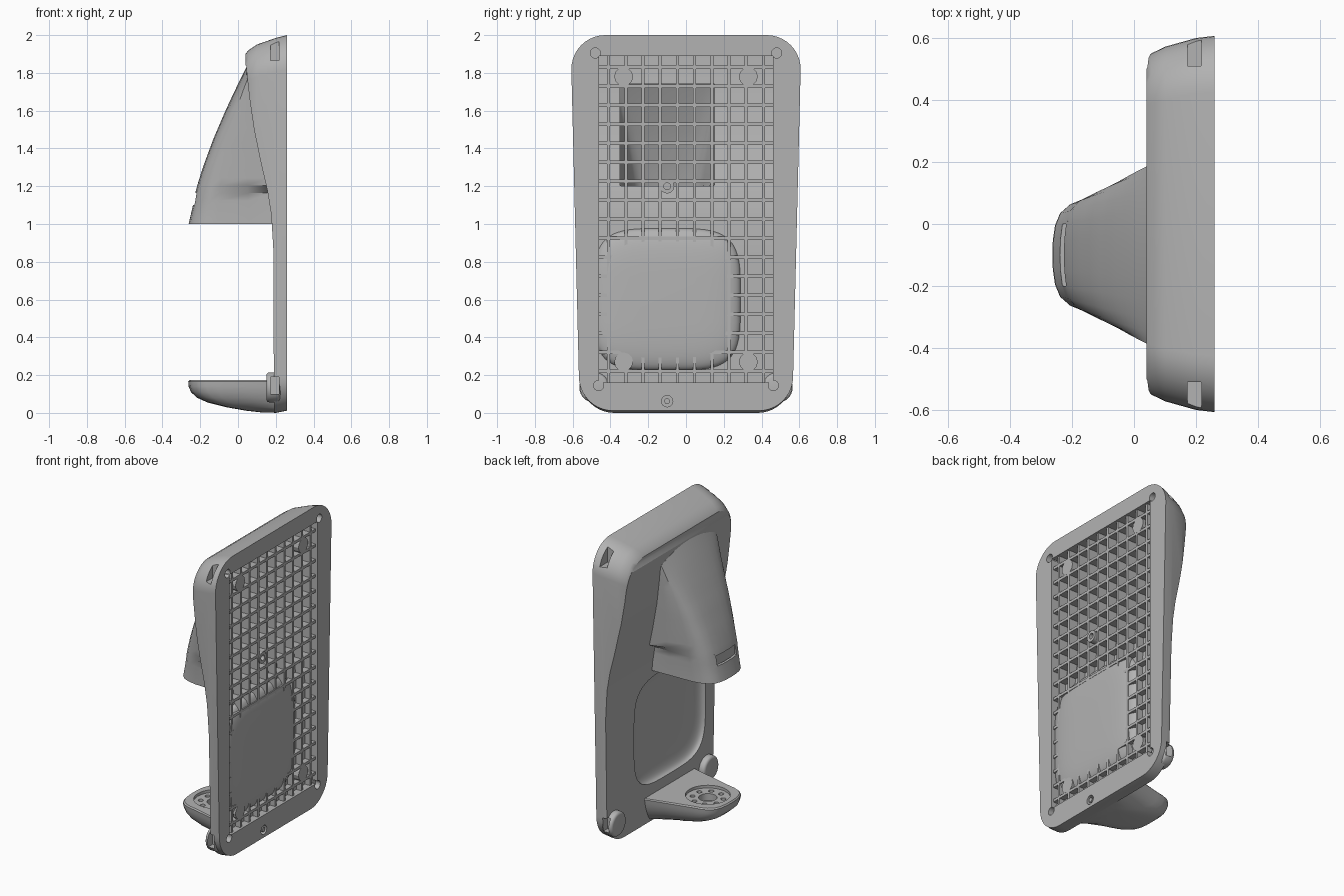
import bpy, bmesh, math
from mathutils import Matrix, Vector

if "Cube" in bpy.data.objects:
    bpy.data.objects.remove(bpy.data.objects["Cube"])

grey = bpy.data.materials.new("plain grey")
grey.use_nodes = True
grey.diffuse_color = (0.45, 0.45, 0.45, 1)
grey.node_tree.nodes["Principled BSDF"].inputs["Base Color"].default_value = (0.45, 0.45, 0.45, 1)

MID = -0.1           # sideways centre of hood, recess and tray
RIB_BACK = 0.246     # rear plane of the rib lattice


# ---------- helpers ----------
def finish(name, bm):
    bmesh.ops.recalc_face_normals(bm, faces=bm.faces)
    me = bpy.data.meshes.new(name)
    bm.to_mesh(me)
    bm.free()
    ob = bpy.data.objects.new(name, me)
    bpy.context.collection.objects.link(ob)
    me.materials.append(grey)
    return ob


def activate(ob):
    bpy.ops.object.select_all(action='DESELECT')
    ob.select_set(True)
    bpy.context.view_layer.objects.active = ob


def smooth(ob):
    activate(ob)
    bpy.ops.object.shade_smooth_by_angle(angle=math.radians(32))


def apply(ob, kind, **settings):
    mod = ob.modifiers.new(kind.title(), kind)
    for key, value in settings.items():
        setattr(mod, key, value)
    activate(ob)
    bpy.ops.object.modifier_apply(modifier=mod.name)


def cut(ob, *cutters):
    for c in cutters:
        apply(ob, 'BOOLEAN', operation='DIFFERENCE', solver='EXACT', object=c)
        bpy.data.objects.remove(c)


def bridge(bm, rings, closed=True):
    for a, b in zip(rings, rings[1:]):
        n = len(a)
        for i in range(n if closed else n - 1):
            j = (i + 1) % n
            bm.faces.new((a[i], a[j], b[j], b[i]))


def add_prism(bm, pts, axis, lo, hi):
    place = (lambda p, d: (p[0], d, p[1])) if axis == 'y' else (lambda p, d: (p[0], p[1], d))
    rings = [[bm.verts.new(place(p, d)) for p in pts] for d in (lo, hi)]
    bridge(bm, rings)
    for r in rings:
        bm.faces.new(r)


def prism(name, pts, axis, lo, hi):
    bm = bmesh.new()
    add_prism(bm, pts, axis, lo, hi)
    return finish(name, bm)


def box(x0, x1, y0, y1, z0, z1):
    return prism("cutter", [(x0, z0), (x1, z0), (x1, z1), (x0, z1)], 'y', y0, y1)


def rod(name, x0, x1, y, z, r, sides=24):
    ring = [(y + r * math.cos(t), z + r * math.sin(t))
            for t in (math.tau * i / sides for i in range(sides))]
    bm = bmesh.new()
    rings = [[bm.verts.new((x, *p)) for p in ring] for x in (x0, x1)]
    bridge(bm, rings)
    for r_ in rings:
        bm.faces.new(r_)
    return finish(name, bm)


def well(x, y, z0, z1, r):
    bm = bmesh.new()
    bmesh.ops.create_cone(bm, cap_ends=True, segments=32, radius1=r, radius2=r, depth=z1 - z0,
                          matrix=Matrix.Translation((x, y, (z0 + z1) / 2)))
    return finish("cutter", bm)


def interp(table, t):
    for (a, p), (b, q) in zip(table, table[1:]):
        if t <= b:
            return p + (q - p) * max(0, (t - a) / (b - a))
    return table[-1][1]


# ---------- front face and recess surfaces ----------
FRONT = [(0, .19), (.85, .188), (1.05, .176), (1.18, .155), (1.32, .122),
         (1.5, .085), (1.65, .063), (1.78, .048), (1.86, .042), (2, .04)]


def front_x(z):
    return interp(FRONT, z)


DISH = (.17, MID, .6)
DISH_SIZE = (.07, .375, .36)


def inner_x(y, z):
    s = 1 - abs((y - MID) / (DISH_SIZE[1] + .018)) ** 4 - abs((z - DISH[2]) / (DISH_SIZE[2] + .018)) ** 4
    dish = DISH[0] + (DISH_SIZE[0] + .018) * s ** .25 if s > 0 else 0
    return max(front_x(z) + .02, dish)


def dish(grow):
    bm = bmesh.new()
    bmesh.ops.create_uvsphere(bm, u_segments=48, v_segments=32, radius=1)
    for v in bm.verts:
        v.co = Vector([c + (s + grow) * math.copysign(abs(k) ** .5, k)
                       for c, s, k in zip(DISH, DISH_SIZE, v.co)])
    return finish("cutter", bm)


# ---------- housing ----------
def outline(bm, x, top, low, z1, z0, r):
    ring = []
    corners = [(top - r, z1 - r, 0), (r - top, z1 - r, 1), (r - low, z0 + r, 2), (low - r, z0 + r, 3)]
    for y, z, q in corners:
        for i in range(11):
            a = (q + i / 10) * math.pi / 2
            ring.append(bm.verts.new((x, y + r * math.cos(a), z + r * math.sin(a))))
    return ring


bm = bmesh.new()
rings = [outline(bm, *s) for s in ((.26, .607, .567, 2, .012, .18), (.2, .6, .56, 1.985, 0, .18),
                                   (.1, .572, .535, 1.95, 0, .17), (.055, .55, .515, 1.92, 0, .16),
                                   (.04, .53, .5, 1.9, .01, .15))]
bridge(bm, rings)
bm.faces.new(rings[0])
bm.faces.new(rings[-1])
housing = finish("housing", bm)

levels = [z / 50 for z in range(-5, 93)]
carve = prism("cutter", [(-1, -.1)] + [(front_x(z), z) for z in levels] + [(-1, levels[-1])], 'y', -1, 1)
steps = [.16 + 1.73 * i / 40 for i in range(41)]
pocket = prism("cutter", [(.3, .16)] + [(front_x(z) + .02, z) for z in steps] + [(.3, 1.89)], 'y', -.46, .46)
cut(pocket, dish(.018))
cut(housing, carve, pocket, dish(0), box(0, .2, MID - .25, MID + .25, 1.2, 1.74))

# mounting holes and side slots
for side in (-1, 1):
    cut(housing, rod("cutter", .2, .3, side * .48, 1.905, .027), rod("cutter", .2, .3, side * .463, .145, .027))
    y0, y1 = sorted((side * .51, side * .8))
    cut(housing, box(.172, .217, y0, y1, 1.865, 1.965), box(.172, .217, y0, y1, .1, .19))
cut(housing, rod("cutter", .22, .3, MID, .062, .03))
smooth(housing)
smooth(rod("bottom_pin", .21, .258, MID, .062, .015))

# ---------- rear rib lattice ----------
bm = bmesh.new()
for i in range(10):
    y = -.41 + .0911 * i
    edge = [(min(inner_x(y, z) - .003, RIB_BACK - .002), z) for z in steps]
    add_prism(bm, [(RIB_BACK, .155)] + edge + [(RIB_BACK, 1.895)], 'y', y - .008, y + .008)
across = [-.463 + .926 * i / 40 for i in range(41)]
for i in range(17):
    z = .22 + .1006 * i
    edge = [(min(inner_x(y, z) - .003, RIB_BACK - .002), y) for y in across]
    add_prism(bm, [(RIB_BACK, -.463)] + edge + [(RIB_BACK, .463)], 'z', z - .009, z + .009)
finish("rib_lattice", bm)

# lattice posts and centre boss
for y in (-.33, .33):
    for z in (.27, 1.78):
        rod("lattice_post", inner_x(y, z) - .005, RIB_BACK + .001, y, z, .05, 12)
boss = rod("centre_boss", .15, .252, MID, 1.2, .038)
cut(boss, rod("cutter", .18, .3, MID, 1.2, .018))
smooth(boss)

# ---------- corner lugs ----------
for side in (-1, 1):
    lug = rod("corner_lug", .15, .225, side * .485, .135, .08, 32)
    apply(lug, 'BEVEL', width=.018, segments=3, limit_method='ANGLE')
    y0, y1 = sorted((side * .51, side * .8))
    cut(lug, box(.172, .217, y0, y1, .1, .19))
    smooth(lug)


# ---------- flared lofts for hood and tray ----------
def section(bm, z, xf, xb, f, b, drop=0):
    half = [(0, b), (.3, b + (f - b) * .45), (.68, f), (.8, f * .94), (.88, f * .86), (.95, f * .71),
            (.985, f * .5), (1, f * .25), (1.003, 0)]
    pts = half + [(u, -h) for u, h in reversed(half[:-1])]
    top = max(b, f)
    return [bm.verts.new((xb + (xf - xb) * u, MID + h, z - drop * (h / top) ** 2)) for u, h in pts]


# hood
NOSE = [(1, -.26), (1.1, -.237), (1.18, -.222), (1.3, -.185), (1.45, -.13), (1.6, -.066), (1.72, -.01), (1.83, .045)]
bm = bmesh.new()
rings = []
for i in range(21):
    z = 1 + .83 * i / 20
    k = i / 20
    back = .2 if z < 1.17 else .265 + .035 * k
    rings.append(section(bm, z, interp(NOSE, z), front_x(z) + .015, .19 + .1 * k ** 1.3, back, .07 * k * k))
bridge(bm, rings, closed=False)
bm.faces.new(rings[0])
hood = finish("hood", bm)
apply(hood, 'SOLIDIFY', thickness=.016, offset=-1)
cut(hood, box(-.3, -.212, MID - .1, MID + .1, 1.1, 1.165))
smooth(hood)
prism("hood_window", [(-.214, 1.09), (-.204, 1.09), (-.204, 1.175), (-.214, 1.175)], 'y', MID - .11, MID + .11)

# drip tray
bm = bmesh.new()
rows = [(.003, .12, .1, .19), (.012, .04, .125, .21), (.03, -.06, .145, .225), (.055, -.16, .16, .235),
        (.08, -.215, .172, .245), (.11, -.248, .182, .255), (.14, -.26, .188, .262), (.165, -.262, .19, .267),
        (.173, -.255, .184, .264)]
rings = [section(bm, z, xf, .205, f, b) for z, xf, f, b in rows]
bridge(bm, rings)
bm.faces.new(rings[0])
bm.faces.new(rings[-1])
tray = finish("drip_tray", bm)
cut(tray, well(-.09, MID, .155, .25, .135), well(-.09, MID, .11, .25, .055))
for i in range(8):
    a = math.tau * (i + .5) / 8
    cut(tray, well(-.09 + .095 * math.cos(a), MID + .095 * math.sin(a), .125, .25, .016))
smooth(tray)
